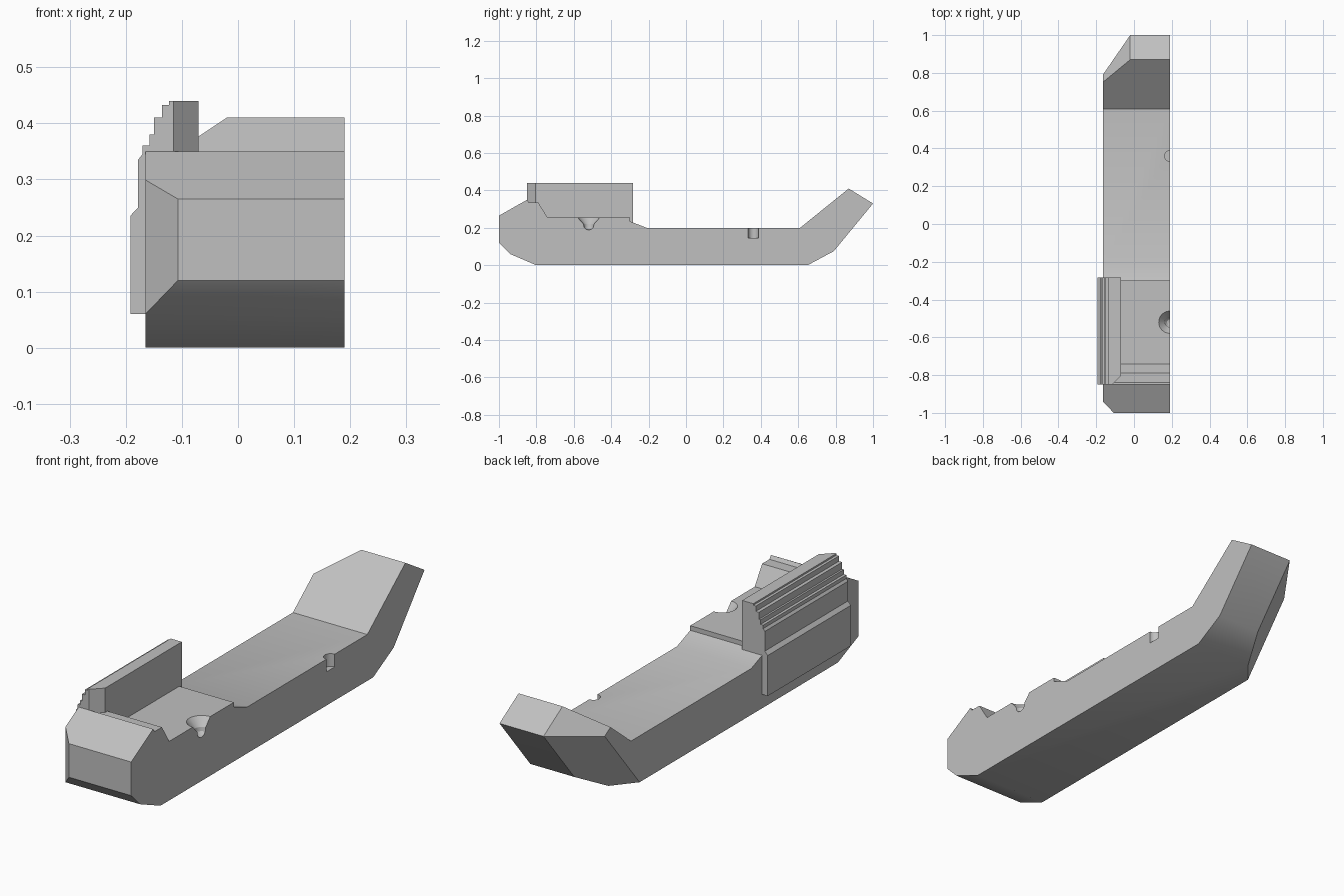
import bpy, bmesh, math
from mathutils import Vector

cube = bpy.data.objects.get("Cube")
if cube:
    bpy.data.objects.remove(cube, do_unlink=True)

GREY = (0.53, 0.53, 0.53, 1)
grey = bpy.data.materials.new("plain grey")
grey.use_nodes = True
grey.diffuse_color = GREY
grey.node_tree.nodes["Principled BSDF"].inputs["Base Color"].default_value = GREY

CUT_X = 0.19      # flat split plane
SIDE_X = -0.165   # outer side of the body


def extrude(points, offset):
    """Closed polygon swept along an offset into a solid."""
    bm = bmesh.new()
    face = bm.faces.new([bm.verts.new(p) for p in points])
    result = bmesh.ops.extrude_face_region(bm, geom=[face])
    verts = [v for v in result["geom"] if isinstance(v, bmesh.types.BMVert)]
    bmesh.ops.translate(bm, verts=verts, vec=offset)
    bmesh.ops.recalc_face_normals(bm, faces=bm.faces)
    return bm


def slice_off(bm, a, b, c, inside):
    """Cut the solid by the plane a, b, c and keep the inside part."""
    a, b, c = Vector(a), Vector(b), Vector(c)
    normal = (b - a).cross(c - a).normalized()
    if normal.dot(Vector(inside) - a) > 0:
        normal.negate()
    bmesh.ops.bisect_plane(bm, geom=bm.verts[:] + bm.edges[:] + bm.faces[:], dist=1e-4,
                           plane_co=a, plane_no=normal, clear_outer=True)
    bmesh.ops.holes_fill(bm, edges=[e for e in bm.edges if e.is_boundary], sides=0)
    bmesh.ops.recalc_face_normals(bm, faces=bm.faces)


def lathe(profile, centre):
    """Round cutter from (radius, height) pairs."""
    bm = bmesh.new()
    verts = [bm.verts.new((r, 0, z)) for r, z in profile]
    edges = [bm.edges.new(pair) for pair in zip(verts, verts[1:])]
    bmesh.ops.spin(bm, geom=verts + edges, cent=(0, 0, 0), axis=(0, 0, 1),
                   angle=math.tau, steps=32)
    bmesh.ops.remove_doubles(bm, verts=bm.verts, dist=1e-5)
    bmesh.ops.translate(bm, verts=bm.verts, vec=centre)
    bmesh.ops.recalc_face_normals(bm, faces=bm.faces)
    return bm


def make_object(name, bm):
    mesh = bpy.data.meshes.new(name)
    bm.to_mesh(mesh)
    bm.free()
    mesh.materials.append(grey)
    obj = bpy.data.objects.new(name, mesh)
    bpy.context.collection.objects.link(obj)
    return obj


def activate(obj):
    bpy.ops.object.select_all(action="DESELECT")
    obj.select_set(True)
    bpy.context.view_layer.objects.active = obj


# Body: side profile with nose, recessed tray, long deck and raised tail
side = [(-1, 0.12), (-0.94, 0.06), (-0.8, 0), (0.65, 0), (0.79, 0.075), (1, 0.33),
        (0.87, 0.41), (0.61, 0.2), (-0.21, 0.2), (-0.3, 0.235), (-0.3, 0.255),
        (-0.74, 0.255), (-0.79, 0.335), (-0.84, 0.335), (-0.85, 0.35), (-1, 0.265)]
bm = extrude([(SIDE_X, y, z) for y, z in side], (CUT_X - SIDE_X, 0, 0))

# Nose corner chamfer
slice_off(bm, (-0.107, -1, 0), (-0.107, -1, 1), (SIDE_X, -0.94, 0), (0, 0, 0.1))

# Tail corner: long side facet, then small top facet
tip, shoulder = (-0.02, 1, 0.33), (SIDE_X, 0.79, 0.289)
slice_off(bm, tip, (-0.02, 0.79, 0.075), shoulder, (0.1, 0, 0.1))
slice_off(bm, tip, (-0.02, 0.87, 0.41), shoulder, (0.1, 0, 0.1))
body = make_object("body", bm)

# Countersunk socket and plain pin hole, both halved by the split plane
socket = [(0, 0.188), (0.015, 0.192), (0.025, 0.203), (0.028, 0.22),
          (0.06, 0.256), (0.06, 0.35), (0, 0.35)]
pin = [(0, 0.145), (0.028, 0.145), (0.028, 0.3), (0, 0.3)]
for name, profile, y in (("socket_cutter", socket, -0.52), ("pin_cutter", pin, 0.36)):
    cutter = make_object(name, lathe(profile, (CUT_X, y, 0)))
    cutter.hide_render = True
    mod = body.modifiers.new(name, "BOOLEAN")
    mod.operation = "DIFFERENCE"
    mod.solver = "EXACT"
    mod.object = cutter
    activate(body)
    bpy.ops.object.modifier_apply(modifier=mod.name)
    bpy.data.objects.remove(cutter, do_unlink=True)

# Side wall: stepped outer face rising above a thick lower plate
steps = [(-0.178, 0.335), (-0.17, 0.345), (-0.17, 0.36), (-0.158, 0.36), (-0.158, 0.38),
         (-0.15, 0.38), (-0.15, 0.41), (-0.135, 0.41), (-0.135, 0.433),
         (-0.123, 0.433), (-0.123, 0.44)]
section = ([(-0.07, 0.06), (-0.192, 0.06), (-0.192, 0.235), (-0.178, 0.25)]
           + steps + [(-0.07, 0.44)])
bm = extrude([(x, -0.85, z) for x, z in section], (0, 0.567, 0))

# Slanted inner front corner of the wall
slice_off(bm, (-0.115, -0.85, 0), (-0.115, -0.85, 1), (-0.07, -0.805, 0), (-0.15, -0.5, 0.2))
wall = make_object("side_wall", bm)

# Soft shading across shallow bends only
for obj in (body, wall):
    activate(obj)
    bpy.ops.object.shade_smooth_by_angle(angle=math.radians(30))
